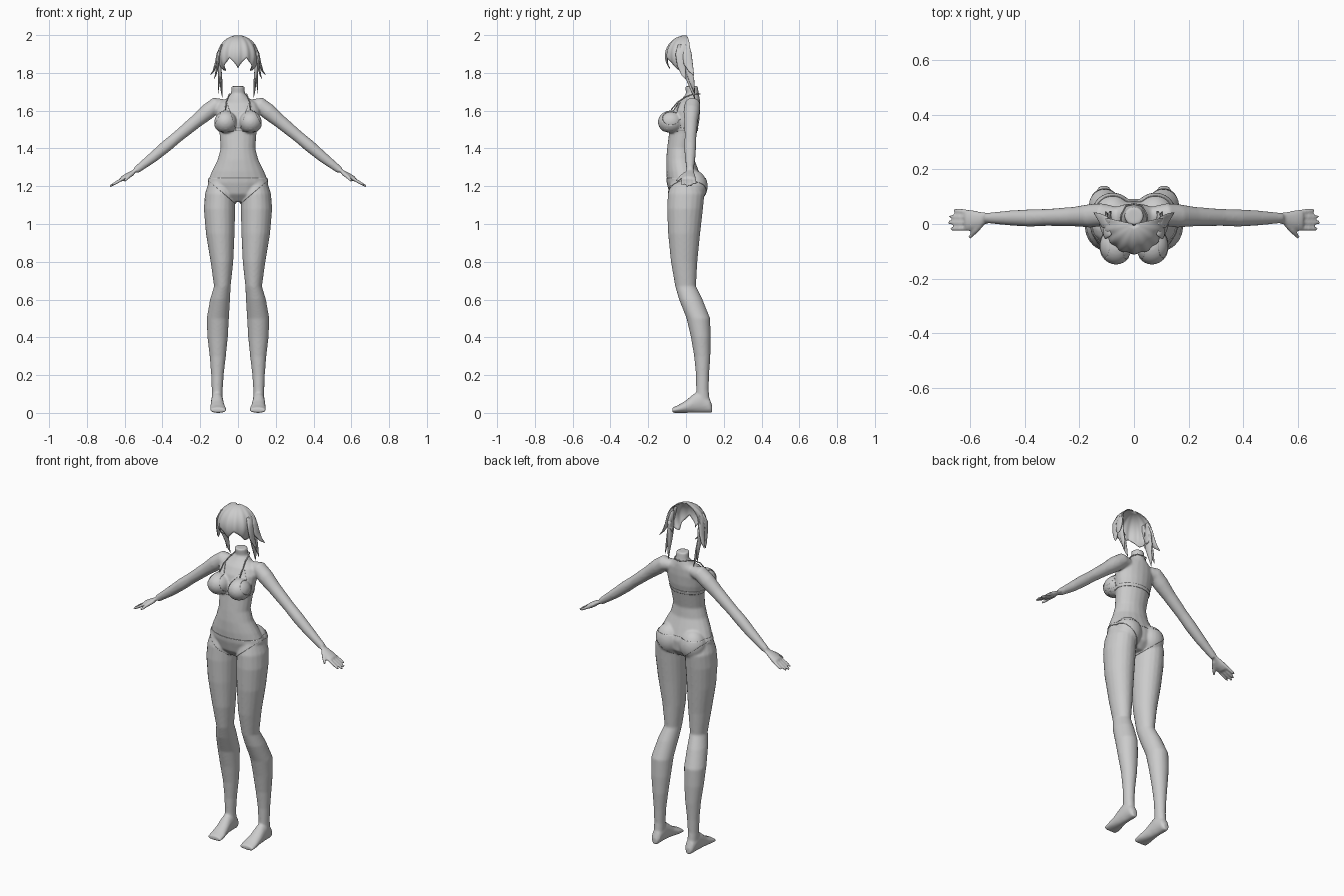
import bpy, bmesh, math
from mathutils import Vector, Matrix

cube = bpy.data.objects.get("Cube")
if cube:
    bpy.data.objects.remove(cube)

grey = bpy.data.materials.new("soft grey")
grey.use_nodes = True
TONE = (0.6, 0.6, 0.6, 1)
grey.diffuse_color = TONE
grey.node_tree.nodes["Principled BSDF"].inputs["Base Color"].default_value = TONE


def add_object(name, bm):
    mesh = bpy.data.meshes.new(name)
    bmesh.ops.recalc_face_normals(bm, faces=bm.faces)
    for f in bm.faces:
        f.smooth = True
    bm.to_mesh(mesh)
    bm.free()
    mesh.materials.append(grey)
    ob = bpy.data.objects.new(name, mesh)
    bpy.context.collection.objects.link(ob)
    return ob


def loft(bm, rings, sides=20):
    """Skin closed elliptical rings given as (centre, half axis, half axis)."""
    loops = []
    for c, u, v in rings:
        angles = [math.tau * i / sides for i in range(sides)]
        loops.append([bm.verts.new(c + u * math.cos(a) + v * math.sin(a)) for a in angles])
    for a, b in zip(loops, loops[1:]):
        for i in range(sides):
            j = (i + 1) % sides
            bm.faces.new((a[i], a[j], b[j], b[i]))
    bm.faces.new(loops[0])
    bm.faces.new(loops[-1])


def upright(bm, rows, side=1):
    """Rows of height, x centre, half width, front y, back y."""
    loft(bm, [(Vector((side * x, (f + b) / 2, z)), Vector((w, 0, 0)), Vector((0, (b - f) / 2, 0)))
              for z, x, w, f, b in rows])


def limb(bm, points, side=1, flat=1, sides=16):
    """Tube along points of x, y, z, radius; flat thins it vertically."""
    path = [Vector((side * p[0], p[1], p[2])) for p in points]
    rings = []
    for i, c in enumerate(path):
        t = (path[min(i + 1, len(path) - 1)] - path[max(i - 1, 0)]).normalized()
        u = (Vector((0, 1, 0)) - t * t.y).normalized()
        r = points[i][3]
        rings.append((c, u * r, t.cross(u) * r * flat))
    loft(bm, rings, sides)


def blob(bm, centre, radii):
    m = Matrix.Translation(centre) @ Matrix.Diagonal((*radii, 1))
    bmesh.ops.create_uvsphere(bm, u_segments=24, v_segments=16, radius=1, matrix=m)


# Body: overlapping forms fused into one skin
bm = bmesh.new()
upright(bm, [
    (1.73, 0, .035, -.005, .062), (1.69, 0, .037, 0, .068), (1.665, 0, .06, -.02, .073),
    (1.64, 0, .105, -.045, .075), (1.6, 0, .118, -.07, .075), (1.54, 0, .11, -.085, .07),
    (1.48, 0, .098, -.09, .057), (1.4, 0, .092, -.1, .04), (1.34, 0, .108, -.105, .045),
    (1.28, 0, .138, -.105, .068), (1.22, 0, .163, -.1, .09), (1.16, 0, .14, -.085, .085),
    (1.12, 0, .06, -.05, .05)])
for s in (1, -1):
    blob(bm, (s * .066, -.08, 1.54), (.06, .066, .058))
    blob(bm, (s * .078, .042, 1.2), (.074, .07, .085))
    # Leg
    upright(bm, [
        (1.25, .09, .055, -.07, .06), (1.16, .096, .079, -.096, .098), (1.08, .098, .083, -.1, .09),
        (.95, .094, .076, -.095, .075), (.8, .085, .06, -.08, .06), (.67, .083, .044, -.057, .053),
        (.6, .095, .053, -.037, .088), (.5, .107, .059, .003, .128), (.4, .108, .054, .026, .131),
        (.3, .107, .043, .043, .129), (.2, .109, .033, .053, .122), (.12, .11, .029, .054, .12),
        (.04, .11, .028, .05, .128)], s)
    # Foot and toes
    loft(bm, [(Vector((s * x, y, h / 2)), Vector((w, 0, 0)), Vector((0, 0, h / 2)))
              for y, x, w, h in [(.139, .11, .015, .04), (.125, .11, .027, .075), (.08, .11, .032, .12),
                                 (.04, .11, .034, .1), (0, .108, .038, .066), (-.04, .105, .044, .042),
                                 (-.072, .105, .043, .028)]])
    for i in range(5):
        x, r = .07 + i * .018, .013 - i * .001
        limb(bm, [(x, -.05, r, r), (x, -.09 + i * .006, r, r), (x, -.106 + i * .008, r, r * .6)], s)
    # Arm
    limb(bm, [(.07, .035, 1.63, .03), (.115, .034, 1.63, .042), (.16, .03, 1.595, .043),
              (.22, .027, 1.545, .036), (.32, .024, 1.462, .031), (.38, .022, 1.412, .032),
              (.45, .022, 1.353, .028), (.54, .022, 1.284, .019)], s)
    # Hand
    limb(bm, [(.53, .022, 1.291, .019), (.56, .02, 1.272, .026), (.59, .016, 1.252, .036),
              (.615, .015, 1.237, .036)], s, .42)
    for i in range(4):
        y, reach = .044 - i * .02, (.045, .062, .067, .058)[i]
        limb(bm, [(.6, y, 1.245, .009), (.615 + reach / 2, y * 1.08, 1.235 - reach * .27, .009),
                  (.615 + reach, y * 1.15, 1.237 - reach * .58, .006)], s, 1, 10)
    limb(bm, [(.555, .005, 1.27, .012), (.58, -.025, 1.25, .011), (.603, -.05, 1.226, .007)], s, 1, 10)
body = add_object("body", bm)
fuse = body.modifiers.new("fuse", "REMESH")
fuse.mode, fuse.voxel_size, fuse.use_smooth_shade = "VOXEL", .006, True
relax = body.modifiers.new("relax", "SMOOTH")
relax.factor, relax.iterations = .5, 6
skin = bpy.data.meshes.new_from_object(body.evaluated_get(bpy.context.evaluated_depsgraph_get()))


# Swimwear: pieces of the skin trimmed by planes and lifted slightly
def garment(name, planes):
    cloth = bmesh.new()
    cloth.from_mesh(skin)
    for point, outward in planes:
        geom = cloth.verts[:] + cloth.edges[:] + cloth.faces[:]
        bmesh.ops.bisect_plane(cloth, geom=geom, plane_co=point, plane_no=outward, clear_outer=True)
    cloth.normal_update()
    for v, n in [(v, v.normal.copy()) for v in cloth.verts]:
        v.co += n * .0015
    ob = add_object(name, cloth)
    thick = ob.modifiers.new("thickness", "SOLIDIFY")
    thick.thickness, thick.offset = .003, 0


garment("swim_bottom", [((0, 0, 1.243), (0, 0, 1)),
                        ((.03, 0, 1.12), (.65, 0, -.75)), ((-.03, 0, 1.12), (-.65, 0, -.75))])
garment("back_band", [((0, 0, 1.508), (0, 0, 1)), ((0, 0, 1.492), (0, 0, -1)),
                      ((.15, 0, 0), (1, 0, 0)), ((-.15, 0, 0), (-1, 0, 0))])
for s, label in ((1, "left"), (-1, "right")):
    garment(label + "_cup", [((0, -.03, 0), (0, 1, 0)), ((0, 0, 1.495), (0, 0, -1)),
                             ((s * .012, 0, 1.5), (-s * .95, 0, .31)),
                             ((s * .125, 0, 1.52), (s * .9, 0, .45))])
    strap = bmesh.new()
    limb(strap, [(.066, -.078, 1.605, .003), (.063, -.045, 1.645, .003), (.052, -.005, 1.672, .003),
                 (.046, .035, 1.687, .003), (.03, .066, 1.69, .003), (0, .074, 1.688, .003)], s, 1, 8)
    add_object(label + "_neck_strap", strap)


# Hair: open-backed front shell with pointed fringe
def fringe(a):
    d = abs(math.degrees(a))
    if d < 24:
        return 1.822 + .058 * (d / 24) ** .8
    if d < 48:
        return 1.88 - .04 * (d - 24) / 24
    return 1.84 - .03 * abs(math.sin((d - 48) / 12))


bm = bmesh.new()
columns, steps = 72, 14
grid = []
for i in range(columns + 1):
    a = math.radians(-102 + 204 * i / columns)
    end = math.acos((fringe(a) - 1.89) / .11)
    column = []
    for j in range(steps + 1):
        p = .06 + (end - .06) * j / steps
        r = .109 * math.sin(p) * (1 + .025 * math.cos(a * 14) * math.sin(p))
        column.append(bm.verts.new((r * math.sin(a), -r * math.cos(a), 1.89 + .109 * math.cos(p))))
    grid.append(column)
for a, b in zip(grid, grid[1:]):
    for j in range(steps):
        bm.faces.new((a[j], a[j + 1], b[j + 1], b[j]))
hair = add_object("front_hair", bm)
shell = hair.modifiers.new("thickness", "SOLIDIFY")
shell.thickness = .005

# Flared tufts and long side locks
for s, label in ((1, "left"), (-1, "right")):
    tufts = bmesh.new()
    limb(tufts, [(.085, .005, 1.95, .012), (.105, .005, 1.9, .025), (.115, .012, 1.85, .024),
                 (.13, .028, 1.81, .013), (.148, .042, 1.787, .001)], s, .35)
    limb(tufts, [(.085, -.03, 1.95, .012), (.103, -.03, 1.9, .026), (.108, -.025, 1.84, .022),
                 (.118, -.012, 1.79, .012), (.128, 0, 1.765, .001)], s, .35)
    add_object(label + "_hair_tufts", tufts)
    lock = bmesh.new()
    limb(lock, [(.09, .0, 1.93, .015), (.1, .0, 1.87, .028), (.096, .005, 1.81, .024),
                (.09, .022, 1.76, .018), (.088, .036, 1.71, .012), (.082, .046, 1.665, .001)], s, .4)
    limb(lock, [(.095, .01, 1.88, .015), (.1, .014, 1.82, .018), (.1, .03, 1.76, .014),
                (.105, .046, 1.69, .001)], s, .4)
    add_object(label + "_side_lock", lock)
